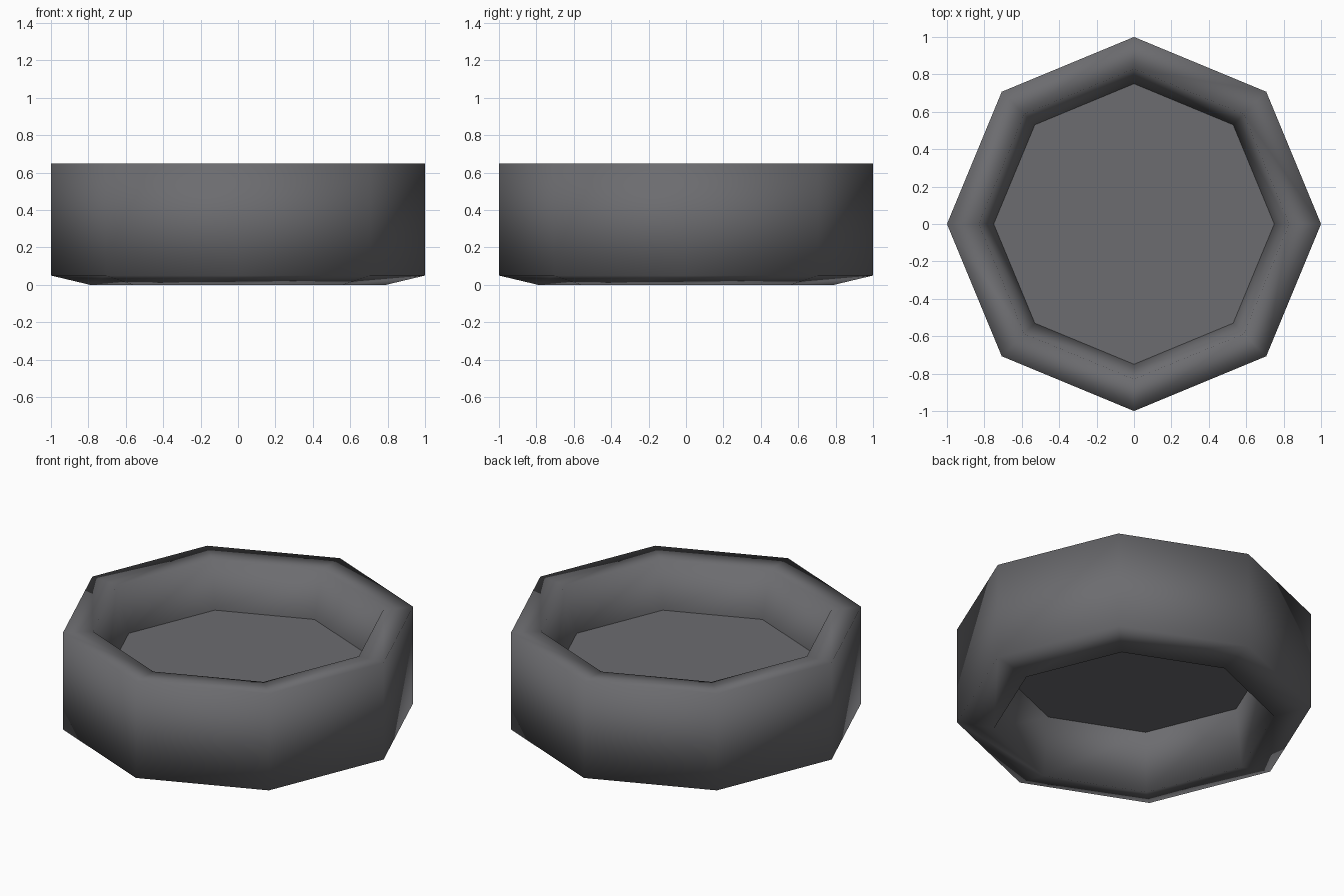
import bpy, bmesh, math

SIDES = 8

cube = bpy.data.objects.get("Cube")
if cube:
    bpy.data.objects.remove(cube)

# Single dark rubber grey
grey = bpy.data.materials.new("dark_grey")
grey.use_nodes = True
colour = (0.15, 0.15, 0.16, 1)
grey.diffuse_color = colour
grey.node_tree.nodes["Principled BSDF"].inputs["Base Color"].default_value = colour


def ring(bm, radius, z):
    step = 2 * math.pi / SIDES
    return [bm.verts.new((radius * math.cos(i * step), radius * math.sin(i * step), z))
            for i in range(SIDES)]


def finish(bm, name, smooth):
    mesh = bpy.data.meshes.new(name)
    for face in bm.faces:
        face.smooth = smooth
    bm.to_mesh(mesh)
    bm.free()
    mesh.materials.append(grey)
    obj = bpy.data.objects.new(name, mesh)
    bpy.context.collection.objects.link(obj)
    return obj


# Octagonal ring: lower lip, outer wall, flat top rim, inner walls with a waist
profile = [(0.79, 0), (1, 0.05), (1, 0.65), (0.83, 0.645), (0.75, 0.365)]
bm = bmesh.new()
loops = [ring(bm, r, z) for r, z in profile]
for a, b in zip(loops, loops[1:] + loops[:1]):
    for i in range(SIDES):
        j = (i + 1) % SIDES
        bm.faces.new((a[i], a[j], b[j], b[i]))
bmesh.ops.recalc_face_normals(bm, faces=bm.faces)
finish(bm, "outer_ring", True)

# Flat floor closing the waist of the ring
bm = bmesh.new()
bm.faces.new(ring(bm, 0.75, 0.365))
finish(bm, "floor_panel", False)
